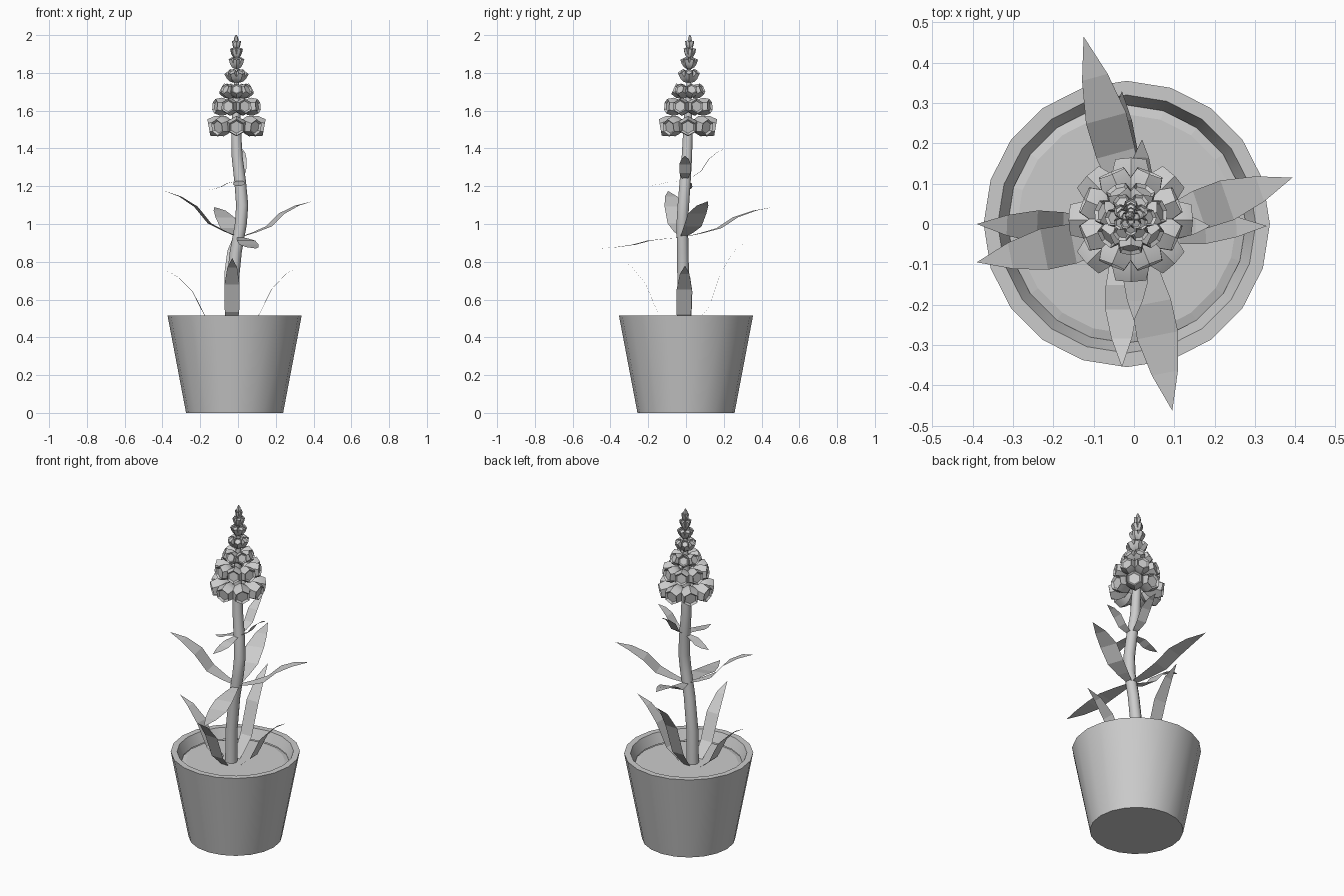
import bpy, math
from mathutils import Vector, Matrix

if "Cube" in bpy.data.objects:
    bpy.data.objects.remove(bpy.data.objects["Cube"])


def make_object(name, verts, faces, smooth=None):
    mesh = bpy.data.meshes.new(name)
    mesh.from_pydata(verts, [], faces)
    mesh.update()
    ob = bpy.data.objects.new(name, mesh)
    bpy.context.collection.objects.link(ob)
    if smooth:
        bpy.ops.object.select_all(action='DESELECT')
        ob.select_set(True)
        bpy.context.view_layer.objects.active = ob
        bpy.ops.object.shade_smooth_by_angle(angle=math.radians(smooth))
    return ob


def lathe(profile, sides, phase=0.0):
    """Revolve (radius, height) pairs about z; both ends are capped."""
    verts, faces = [], []
    for r, z in profile:
        for i in range(sides):
            a = phase + 2 * math.pi * i / sides
            verts.append(Vector((r * math.cos(a), r * math.sin(a), z)))
    for k in range(len(profile) - 1):
        for i in range(sides):
            j = (i + 1) % sides
            faces.append((k * sides + i, k * sides + j, (k + 1) * sides + j, (k + 1) * sides + i))
    last = (len(profile) - 1) * sides
    faces.append(tuple(reversed(range(sides))))
    faces.append(tuple(range(last, last + sides)))
    return verts, faces


# Pot with rim and recessed soil
pot_v, pot_f = lathe([(.257, 0), (.355, .515), (.32, .515), (.295, .455)], 20)
pot_f.pop()
pot = make_object("pot", pot_v, pot_f, 30)
pot.location = (-.018, 0, 0)
soil_v, soil_f = lathe([(.297, .45), (.272, .457)], 20)
soil = make_object("soil", soil_v, soil_f[:-2] + soil_f[-1:])
soil.location = (-.018, 0, 0)

# Wavy stem
path = [(-.035, -.015, .42), (-.033, -.014, .65), (-.012, -.017, .85), (.015, -.02, 1.0),
        (.022, -.014, 1.1), (.012, -.005, 1.22), (-.005, .005, 1.36), (-.01, .01, 1.5),
        (-.008, .015, 1.75), (-.01, .02, 1.96)]
radii = [.034, .033, .032, .032, .032, .031, .029, .026, .013, .006]
sides = 10
stem_v, stem_f = [], []
for p, r in zip(path, radii):
    for i in range(sides):
        a = 2 * math.pi * i / sides
        stem_v.append((p[0] + r * math.cos(a), p[1] + r * math.sin(a), p[2]))
for k in range(len(path) - 1):
    for i in range(sides):
        j = (i + 1) % sides
        stem_f.append((k * sides + i, k * sides + j, (k + 1) * sides + j, (k + 1) * sides + i))
make_object("stem", stem_v, stem_f, 40)

# Leaves: thin blades, (fraction along, fraction of rise, half width)
BLADE = [(0, 0, .012), (.2, .13, .03), (.4, .3, .045), (.58, .66, .047), (.79, .88, .03)]


def leaf(name, base, tip, width=1.0):
    base, tip = Vector(base), Vector(tip)
    d = tip - base
    side = Vector((-d.y, d.x, 0)).normalized()
    verts, faces = [], []
    for t, rise, w in BLADE:
        c = Vector((base.x + d.x * t, base.y + d.y * t, base.z + d.z * rise))
        verts += [c - side * w * width, c + side * w * width]
    verts.append(tip)
    for k in range(len(BLADE) - 1):
        faces.append((2 * k, 2 * k + 2, 2 * k + 3, 2 * k + 1))
    n = 2 * len(BLADE)
    faces.append((n - 2, n, n - 1))
    make_object(name, verts, faces)


whorls = {
    "lower": ((-.033, -.015), .85, .41,
              [(.33, -.005, .78), (-.03, .33, .92), (-.39, 0, .76), (-.03, -.355, .82)]),
    "middle": ((.008, -.018), 1.1, .93,
               [(.393, .115, 1.12), (-.125, .465, 1.09), (-.39, -.095, 1.175), (.095, -.463, .87)]),
    "upper": ((.01, -.005), .65, 1.23,
              [(.19, -.005, 1.36), (.02, .21, 1.40), (-.16, .01, 1.18), (.0, -.24, 1.20)]),
}
for level, ((bx, by), width, z, tips) in whorls.items():
    for n, tip in enumerate(tips):
        leaf(f"{level}_leaf_{n + 1}", (bx, by, z), tip, width)

# Blossoms: tiers of (z, outer radius, count, length, radius, upward tilt)
CUP = [(.35, -.5), (.85, -.25), (1, .1), (.8, .5), (.6, .4)]
TIERS = [(1.52, .15, 8, .105, .055, -10), (1.62, .123, 8, .09, .048, 5), (1.70, .09, 7, .075, .038, 25),
         (1.78, .064, 6, .07, .027, 50), (1.85, .047, 6, .06, .02, 62), (1.905, .036, 5, .055, .016, 70),
         (1.948, .024, 4, .045, .012, 78)]


def axis(z):
    return Vector((-.008, .01 + .01 * (z - 1.5) / .5, z))


for n, (z, outer, count, length, rad, tilt) in enumerate(TIERS):
    t = math.radians(tilt)
    reach = outer - .9 * (length / 2 * math.cos(t) + rad * abs(math.sin(t)))
    cup_v, cup_f = lathe([(r * rad, h * length) for r, h in CUP], 6)
    verts, faces = [], []
    for i in range(count):
        a = 2 * math.pi * (i + .5 * (n % 2)) / count - math.pi / 2
        m = (Matrix.Translation(axis(z)) @ Matrix.Rotation(a, 4, 'Z')
             @ Matrix.Translation((reach, 0, 0)) @ Matrix.Rotation(math.pi / 2 - t, 4, 'Y'))
        o = len(verts)
        verts += [m @ v for v in cup_v]
        faces += [tuple(o + q for q in f) for f in cup_f]
    make_object(f"blossom_tier_{n + 1}", verts, faces, 40)

# Bud at the tip
bud_v, bud_f = lathe([(.005, 1.955), (.013, 1.97), (.011, 1.985), (.003, 2.0)], 6)
bud = make_object("top_bud", bud_v, bud_f, 40)
bud.location = (-.01, .02, 0)
